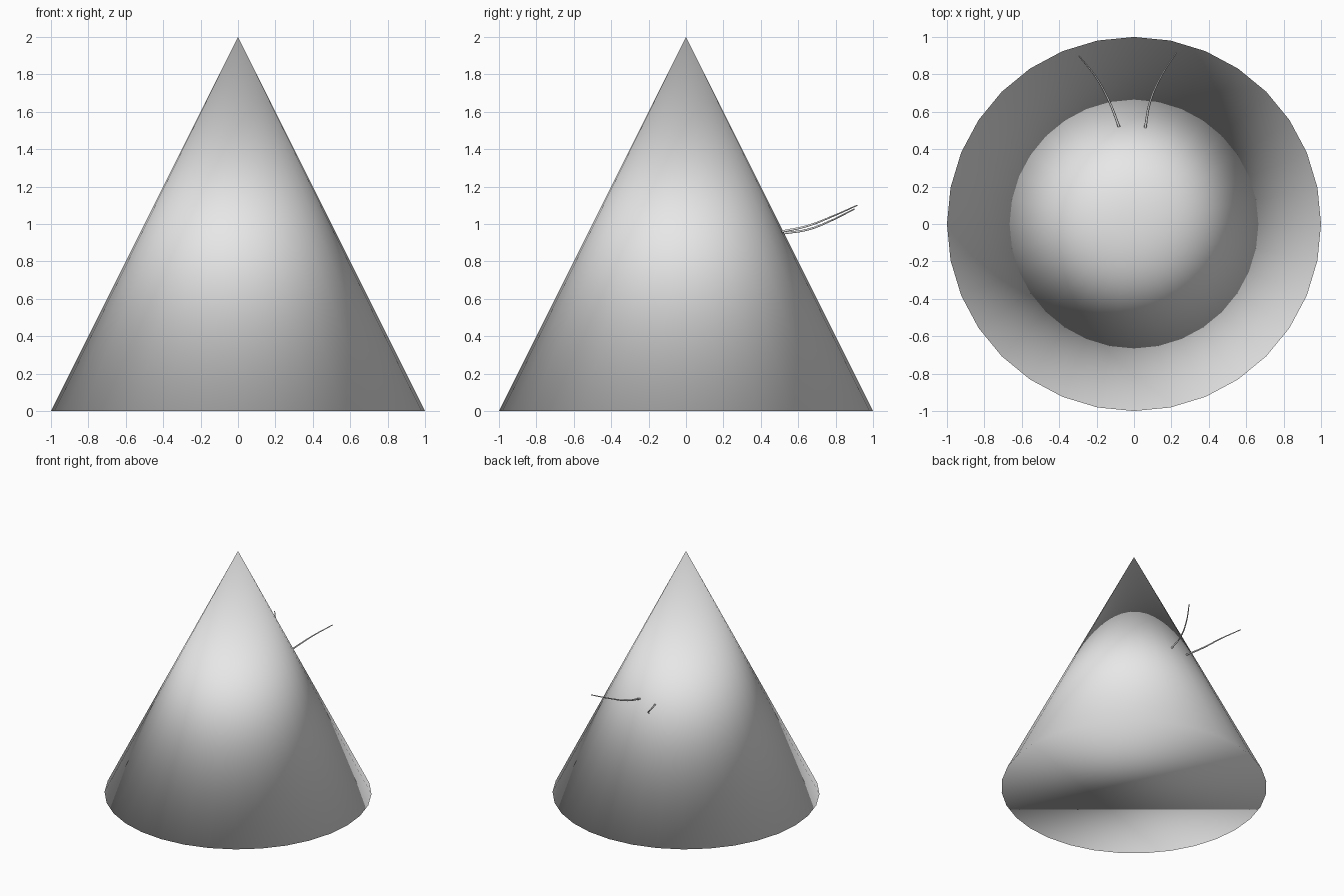
import bpy

cube = bpy.data.objects.get("Cube")
if cube:
    bpy.data.objects.remove(cube, do_unlink=True)

# Single plain grey material
grey = bpy.data.materials.new("plain_grey")
grey.use_nodes = True
colour = (0.8, 0.8, 0.8, 1.0)
grey.diffuse_color = colour
for node in grey.node_tree.nodes:
    if node.type == "BSDF_PRINCIPLED":
        node.inputs["Base Color"].default_value = colour

# Cone body, smooth over every face including the base
bpy.ops.mesh.primitive_cone_add(vertices=32, radius1=1, radius2=0, depth=2,
                                end_fill_type="NGON", location=(0, 0, 1))
cone = bpy.context.object
cone.name = "cone_body"
cone.data.materials.append(grey)
bpy.ops.object.shade_smooth()


def strand(name, points):
    """Thin curved strand, tapering towards its tip."""
    curve = bpy.data.curves.new(name, "CURVE")
    curve.dimensions = "3D"
    curve.bevel_depth = 0.007
    curve.bevel_resolution = 1
    curve.resolution_u = 6
    curve.use_fill_caps = True
    spline = curve.splines.new("BEZIER")
    spline.bezier_points.add(len(points) - 1)
    for i, (bp, co) in enumerate(zip(spline.bezier_points, points)):
        bp.co = co
        bp.handle_left_type = bp.handle_right_type = "AUTO"
        bp.radius = 1 - 0.5 * i / (len(points) - 1)
    curve.materials.append(grey)
    obj = bpy.data.objects.new(name, curve)
    bpy.context.collection.objects.link(obj)


# Two strands sweeping up and outwards from the back
strand("right_strand", [(-0.08, 0.52, 0.95), (-0.13, 0.65, 0.97),
                        (-0.20, 0.78, 1.02), (-0.295, 0.90, 1.08)])
strand("left_strand", [(0.06, 0.515, 0.96), (0.085, 0.65, 0.99),
                       (0.14, 0.78, 1.04), (0.225, 0.915, 1.10)])
